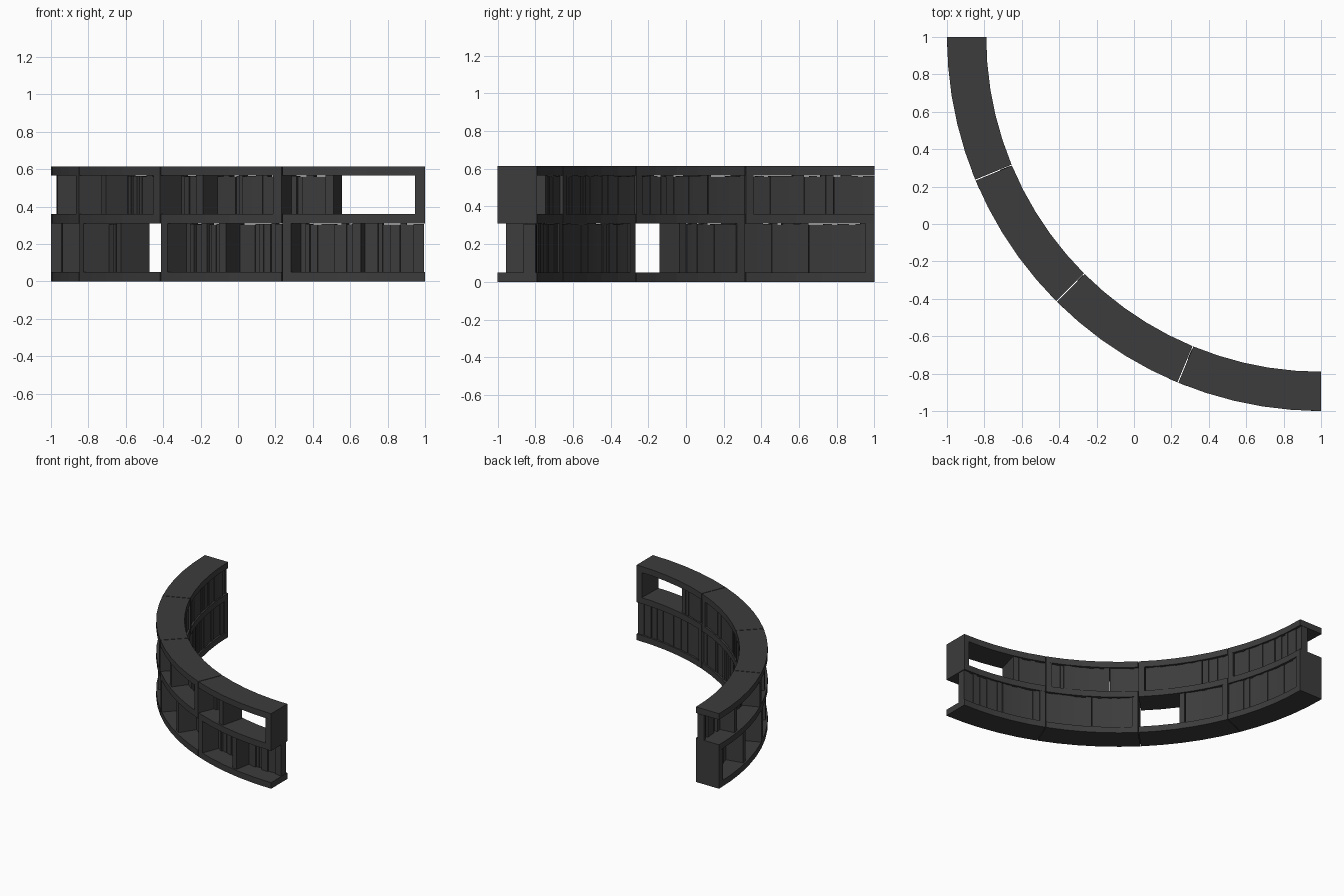
import bpy, bmesh, random
from math import cos, sin, radians

if "Cube" in bpy.data.objects:
    bpy.data.objects.remove(bpy.data.objects["Cube"])

random.seed(4)
R_IN, R_OUT = 1.79, 2.0      # curve radii, centred on (1, 1)
MODULE = 22.5                # four modules make a quarter circle
PANEL = 1.5                  # end panel thickness in degrees

mat = bpy.data.materials.new("dark_grey")
mat.diffuse_color = (0.045, 0.045, 0.045, 1)
mat.use_nodes = True
mat.node_tree.nodes["Principled BSDF"].inputs["Base Color"].default_value = mat.diffuse_color


def point(r, a, z):
    t = radians(180 + a)
    return (1 + r * cos(t), 1 + r * sin(t), z)


def arc_block(bm, a0, a1, r0, r1, z0, z1, n=1):
    """Solid ring sector between two angles, radii and heights."""
    rings = []
    for i in range(n + 1):
        a = a0 + (a1 - a0) * i / n
        rings.append([bm.verts.new(point(r, a, z))
                      for r, z in ((r0, z0), (r1, z0), (r1, z1), (r0, z1))])
    for p, q in zip(rings, rings[1:]):
        for k in range(4):
            bm.faces.new((p[k], p[(k + 1) % 4], q[(k + 1) % 4], q[k]))
    bm.faces.new(rings[0][::-1])
    bm.faces.new(rings[-1])


def finish(bm, name):
    bmesh.ops.recalc_face_normals(bm, faces=bm.faces)
    me = bpy.data.meshes.new(name)
    bm.to_mesh(me)
    bm.free()
    me.materials.append(mat)
    bpy.context.collection.objects.link(bpy.data.objects.new(name, me))


def fill_books(bm, a0, a1, z0, z1):
    """Row of upright books along the inner edge of a compartment."""
    a = a0
    while a < a1 - 0.3:
        b = min(a + random.uniform(0.7, 1.3), a1)
        if a1 - b < 0.4:
            b = a1
        arc_block(bm, a, b, R_IN + random.uniform(0.008, 0.016),
                  R_IN + random.uniform(0.05, 0.075), z0,
                  z1 - random.choice((0.0, 0.002, 0.005)))
        a = b


TIERS = {"lower": (0.05, 0.31), "upper": (0.36, 0.565)}
EMPTY = {("lower", 1, 1), ("upper", 3, 1)}   # compartments left open

for m in range(4):
    s, e = m * MODULE, (m + 1) * MODULE
    # boards: base, middle shelf and top
    bm = bmesh.new()
    for z0, z1 in ((0, 0.05), (0.31, 0.36), (0.565, 0.615)):
        arc_block(bm, s + (0.08 if m else 0), e - (0.08 if m < 3 else 0), R_IN, R_OUT, z0, z1, 5)
    finish(bm, f"shelf_boards_{m + 1}")

    for tier, (z0, z1) in TIERS.items():
        # end panel sits at the start of lower modules, the end of upper ones
        panels, books = bmesh.new(), bmesh.new()
        if tier == "lower":
            panel, div = (s + 0.08 * (m > 0), s + PANEL), s + 11.9
            lo, hi = s + PANEL, e
        else:
            panel, div = (e - PANEL, e - 0.08 * (m < 3)), s + 7.6
            lo, hi = s, e - PANEL
        arc_block(panels, *panel, R_IN, R_OUT, z0, z1)
        arc_block(panels, div - 0.65, div + 0.65, R_IN + 0.01, R_OUT - 0.015, z0, z1)
        finish(panels, f"{tier}_panels_{m + 1}")
        # books on both sides of the divider
        for k, (a0, a1) in enumerate(((lo, div - 0.65), (div + 0.65, hi))):
            if (tier, m, k) not in EMPTY:
                fill_books(books, a0, a1 - 0.15, z0, z1)
        finish(books, f"{tier}_books_{m + 1}")
